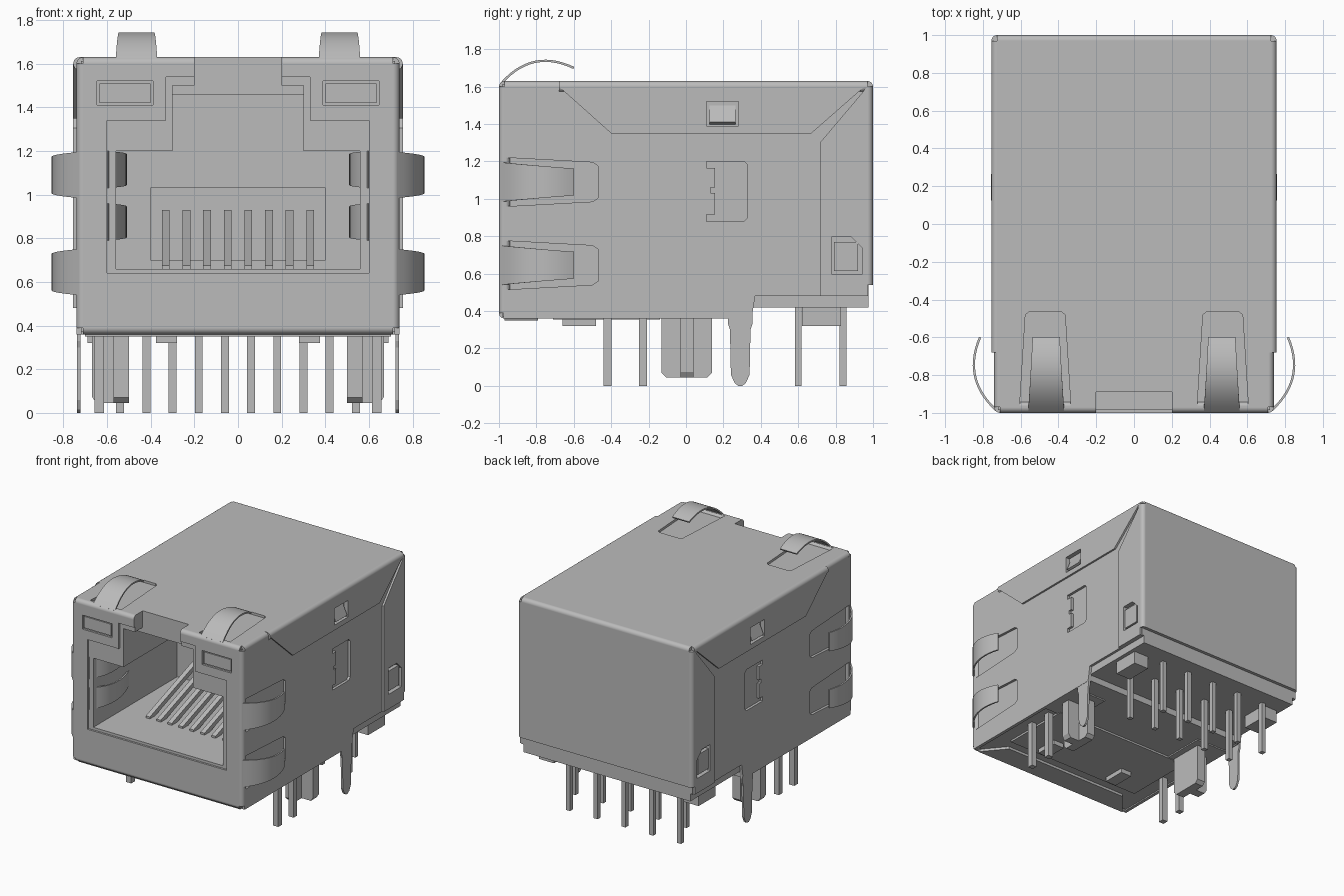
import bpy, bmesh, math
from mathutils import Vector

cube = bpy.data.objects.get("Cube")
if cube:
    bpy.data.objects.remove(cube, do_unlink=True)

metal = bpy.data.materials.new("plain grey")
metal.use_nodes = True
GREY = (0.5, 0.5, 0.5, 1)
metal.diffuse_color = GREY
metal.node_tree.nodes["Principled BSDF"].inputs["Base Color"].default_value = GREY


def finish(name, bm, smooth=False):
    bmesh.ops.recalc_face_normals(bm, faces=bm.faces)
    me = bpy.data.meshes.new(name)
    bm.to_mesh(me)
    bm.free()
    me.materials.clear()
    me.materials.append(metal)
    ob = bpy.data.objects.new(name, me)
    bpy.context.collection.objects.link(ob)
    if smooth:
        bpy.ops.object.select_all(action='DESELECT')
        bpy.context.view_layer.objects.active = ob
        ob.select_set(True)
        bpy.ops.object.shade_smooth_by_angle(angle=math.radians(40))
    return ob


def plate(name, axis, lo, hi, outer, holes=()):
    """Flat outline with holes, extruded along an axis from lo to hi."""
    cu = bpy.data.curves.new(name, 'CURVE')
    cu.dimensions, cu.fill_mode = '2D', 'BOTH'
    cu.extrude = (hi - lo) / 2
    for loop in [outer, *holes]:
        sp = cu.splines.new('POLY')
        sp.points.add(len(loop) - 1)
        for p, (a, b) in zip(sp.points, loop):
            p.co = (a, b, 0, 1)
        sp.use_cyclic_u = True
    tmp = bpy.data.objects.new(name, cu)
    me = bpy.data.meshes.new_from_object(tmp)
    bm = bmesh.new()
    bm.from_mesh(me)
    bpy.data.objects.remove(tmp)
    bpy.data.meshes.remove(me)
    bpy.data.curves.remove(cu)
    bmesh.ops.remove_doubles(bm, verts=bm.verts, dist=1e-5)
    mid = (lo + hi) / 2
    for v in bm.verts:
        a, b, c = v.co
        c += mid
        v.co = {'x': (c, a, b), 'y': (a, c, b), 'z': (a, b, c)}[axis]
    for f in bm.faces:
        f.smooth = False
    return finish(name, bm)


def rect(a0, a1, b0, b1):
    return [(a0, b0), (a1, b0), (a1, b1), (a0, b1)]


def box(name, x, y, z):
    return plate(name, 'z', z[0], z[1], rect(*x, *y))


def side(name, s, lo, hi, outer, holes=()):
    """Plate on the left (s=1) or right (s=-1) side."""
    return plate(name, 'x', *sorted((s * lo, s * hi)), outer, holes)


def rod(name, a, b, r=0.03):
    """Rounded sheet corner between two points."""
    a, b = Vector(a), Vector(b)
    bm = bmesh.new()
    bmesh.ops.create_cone(bm, cap_ends=True, segments=24, radius1=r, radius2=r,
                          depth=(b - a).length)
    rot = (b - a).to_track_quat('Z', 'Y').to_matrix().to_4x4()
    bmesh.ops.transform(bm, matrix=rot, verts=bm.verts)
    bmesh.ops.translate(bm, vec=(a + b) / 2, verts=bm.verts)
    return finish(name, bm, True)


def spring(name, p0, p1, p2, w0, w1, place, t=0.012, n=14):
    """Tapered curved leaf; place(u, v, w) maps path and width to space."""
    pts = []
    for i in range(n + 1):
        k = i / n
        pt = [(1-k)**2 * a + 2*k*(1-k) * b + k*k * c for a, b, c in zip(p0, p1, p2)]
        tan = Vector([(1-k) * (b-a) + k * (c-b) for a, b, c in zip(p0, p1, p2)]).normalized()
        pts.append((Vector(pt), Vector((-tan.y, tan.x)) * t / 2, w0 + (w1 - w0) * k))
    bm = bmesh.new()
    rings = []
    for p, nrm, w in pts:
        rings.append([bm.verts.new(place(*(p + nrm * s), w * e))
                      for s, e in ((1, 1), (1, -1), (-1, -1), (-1, 1))])
    for r0, r1 in zip(rings, rings[1:]):
        for j in range(4):
            bm.faces.new((r0[j], r0[(j+1) % 4], r1[(j+1) % 4], r1[j]))
    bm.faces.new(rings[0])
    bm.faces.new(rings[-1])
    return finish(name, bm, True)


def mirrored(half):
    """Close a half outline (right to left) across x = 0."""
    return half + [(-x, z) for x, z in reversed(half)]


# Inner housing: mouth, plug cavity, contact bay, solid rear
plate("housing_mouth", 'y', -0.985, -0.89, mirrored(
    [(0.72, 0.37), (0.72, 1.612), (0.2, 1.612), (0.2, 1.5), (0.3, 1.5), (0.3, 1.2),
     (0.56, 1.2), (0.56, 0.66)])[:8] + [(-x, z) for x, z in reversed(
    [(0.72, 0.37), (0.72, 1.612), (0.2, 1.612), (0.2, 1.5), (0.3, 1.5), (0.3, 1.2),
     (0.56, 1.2), (0.56, 0.66)])])
plate("housing_cavity", 'y', -0.89, 0.05, rect(-0.72, 0.72, 0.37, 1.612),
      [mirrored([(0.56, 0.66), (0.56, 1.2), (0.3, 1.2), (0.3, 1.46)])])
plate("housing_contact_bay", 'y', 0.05, 0.35, rect(-0.72, 0.72, 0.37, 1.612),
      [rect(-0.4, 0.4, 0.7, 1.03)])
box("housing_rear", (-0.72, 0.72), (0.3, 0.975), (0.42, 1.612))

# Shield front with its stepped opening and two indicator windows
plate("shield_front", 'y', -1.0, -0.985, mirrored(
    [(0.71, 0.39), (0.71, 1.6), (0.2, 1.6), (0.2, 1.54), (0.33, 1.54), (0.33, 1.34),
     (0.6, 1.34), (0.6, 0.64)]),
    [rect(0.39, 0.645, 1.41, 1.52), rect(-0.645, -0.39, 1.41, 1.52)])
for s in (1, -1):
    plate("indicator_window", 'y', -0.993, -0.98, rect(*sorted((s*0.4, s*0.635)), 1.42, 1.51))

# Shield top with a latch notch and spring windows; shield back and underside
top_win = [(0.335, -0.96), (0.365, -0.48), (0.385, -0.465), (0.555, -0.465),
           (0.575, -0.48), (0.605, -0.96)]
plate("shield_top", 'z', 1.612, 1.63,
      [(0.71, -0.97), (0.71, -0.68), (0.725, -0.68), (0.725, 0.97), (-0.725, 0.97),
       (-0.725, -0.68), (-0.71, -0.68), (-0.71, -0.97), (-0.2, -0.97), (-0.2, -0.89),
       (0.2, -0.89), (0.2, -0.97)],
      [top_win, [(-x, y) for x, y in top_win]])
plate("shield_back", 'y', 0.97, 1.0, rect(-0.725, 0.725, 0.54, 1.6))
plate("shield_underside", 'z', 0.35, 0.375,
      [(-0.7, -0.97), (0.7, -0.97), (0.55, -0.79), (-0.55, -0.79)])
plate("underside_panel", 'z', 0.355, 0.375, rect(-0.6, 0.6, -0.71, -0.14))
rod("front_bottom_corner", (-0.71, -0.97, 0.39), (0.71, -0.97, 0.39))
rod("back_top_corner", (-0.725, 0.97, 1.6), (0.725, 0.97, 1.6))

# Side wall outlines
wall = [(-0.975, 0.36), (0.35, 0.36), (0.37, 0.48), (0.975, 0.48), (0.975, 1.6), (-0.975, 1.6)]


def finger_window(z):
    return [(-0.96, z - 0.13), (-0.5, z - 0.105), (-0.47, z - 0.085),
            (-0.47, z + 0.085), (-0.5, z + 0.105), (-0.96, z + 0.13)]


latch_window = [(0.11, 0.88), (0.31, 0.88), (0.33, 0.9), (0.33, 1.18), (0.31, 1.2),
                (0.11, 1.2), (0.11, 1.165), (0.155, 1.165), (0.155, 1.06), (0.13, 1.06),
                (0.13, 1.03), (0.155, 1.03), (0.155, 0.915), (0.11, 0.915)]
vent = rect(0.11, 0.28, 1.39, 1.52)
catch = [(0.78, 0.595), (0.94, 0.595), (0.94, 0.74), (0.88, 0.8), (0.78, 0.8)]
leg = [(0.225, 0.45), (0.225, 0.33), (0.235, 0.3), (0.24, 0.06), (0.26, 0.015), (0.28, 0.0),
       (0.3, 0.0), (0.32, 0.015), (0.34, 0.06), (0.345, 0.3), (0.355, 0.33), (0.355, 0.45)]

for s in (1, -1):
    # Shield side, folded top flap and folded rear flap
    side("shield_side", s, 0.715, 0.74, wall,
         [finger_window(1.09), finger_window(0.645), latch_window, vent, catch])
    side("top_flap", s, 0.738, 0.755,
         [(-0.68, 1.6), (-0.4, 1.35), (0.67, 1.35), (0.955, 1.6)], [vent])
    side("rear_flap", s, 0.738, 0.755,
         [(0.72, 0.48), (0.97, 0.48), (0.97, 1.6), (0.72, 1.305)], [catch])
    side("catch_tab", s, 0.715, 0.748, rect(0.79, 0.92, 0.615, 0.77))
    plate("vent_tongue", 'y', 0.125, 0.265,
          [(s*0.715, 1.395), (s*0.757, 1.41), (s*0.715, 1.51)])
    side("ground_leg", s, 0.722, 0.738, leg)

    # Rounded sheet corners
    rod("top_front_edge", (s*0.2, -0.97, 1.6), (s*0.71, -0.97, 1.6))
    rod("top_side_edge_front", (s*0.71, -0.97, 1.6), (s*0.71, -0.68, 1.6))
    rod("top_side_edge", (s*0.725, -0.68, 1.6), (s*0.725, 0.97, 1.6))
    rod("front_corner", (s*0.71, -0.97, 0.39), (s*0.71, -0.97, 1.6))
    rod("back_corner", (s*0.725, 0.97, 0.54), (s*0.725, 0.97, 1.6))

    # Ground springs: top, outer sides, and inside the mouth
    spring("top_spring", (-0.985, 1.62), (-0.82, 1.805), (-0.6, 1.7), 0.095, 0.072,
           lambda u, v, w: (s*0.465 + w, u, v))
    for z in (1.09, 0.645):
        spring("side_spring", (-0.985, 0.73), (-0.82, 0.91), (-0.6, 0.815), 0.105, 0.072,
               lambda u, v, w: (s*v, u, z + w))
    for z in (1.115, 0.875):
        spring("mouth_spring", (-0.985, 0.6), (-0.83, 0.45), (-0.55, 0.565), 0.085, 0.06,
               lambda u, v, w: (s*v, u, z + w))

    # Locating peg: chamfered web with an outer rib
    side("peg_web", s, 0.5, 0.57, [(-0.13, 0.4), (-0.13, 0.07), (-0.105, 0.045),
                                   (0.115, 0.045), (0.14, 0.07), (0.14, 0.4)])
    plate("peg_rib", 'y', -0.03, 0.04, [(s*0.56, 0.4), (s*0.56, 0.045), (s*0.65, 0.045),
                                        (s*0.67, 0.075), (s*0.67, 0.4)])
    side("peg_shoulder", s, 0.45, 0.74, rect(-0.17, 0.2, 0.36, 0.41))

    # Indicator pins, rear standoffs and underside tabs
    for y in (-0.42, -0.23):
        box("indicator_pin", (s*0.635 - 0.022, s*0.635 + 0.022), (y - 0.022, y + 0.022), (0, 0.4))
    box("rear_standoff", sorted((s*0.56, s*0.69)), (0.62, 0.83), (0.32, 0.43))
    box("underside_tab", sorted((s*0.28, s*0.375)), (-0.66, -0.48), (0.32, 0.37))

# Signal pins in two staggered rows
for i in range(10):
    x, y = -0.54 + 0.12 * i, (0.84, 0.6)[i % 2]
    box("signal_pin", (x - 0.018, x + 0.018), (y - 0.018, y + 0.018), (0, 0.44))

# Sloping plug contacts
for i in range(8):
    x = (i - 3.5) * 0.0945
    side("plug_contact", 1, x - 0.018, x + 0.018,
         [(-0.64, 0.65), (-0.6, 0.65), (0.1, 0.9), (0.36, 0.9), (0.36, 0.93), (0.08, 0.93),
          (-0.64, 0.675)])
